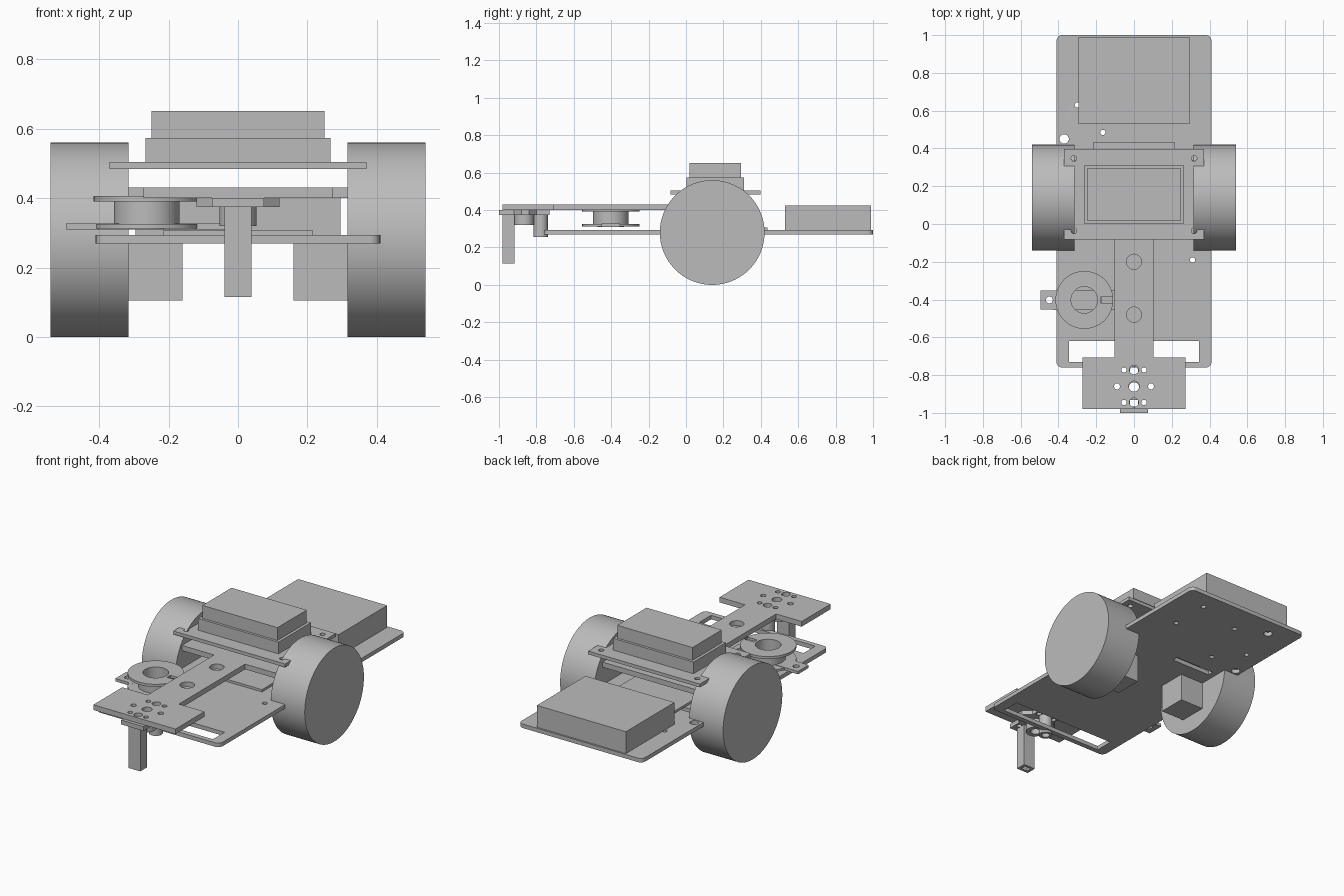
import bpy
import bmesh
from math import sin, cos, pi, radians

cube = bpy.data.objects.get("Cube")
if cube:
    bpy.data.objects.remove(cube, do_unlink=True)

GREY = (0.5, 0.5, 0.5, 1)
grey = bpy.data.materials.new("plain grey")
grey.use_nodes = True
grey.diffuse_color = GREY
grey.node_tree.nodes["Principled BSDF"].inputs["Base Color"].default_value = GREY


def circle(x, y, r, n=32):
    return [(x + r * cos(2 * pi * i / n), y + r * sin(2 * pi * i / n)) for i in range(n)]


def rect(x0, x1, y0, y1, r=0):
    """Rectangle outline, with rounded corners if r is given."""
    if not r:
        return [(x0, y0), (x1, y0), (x1, y1), (x0, y1)]
    pts = []
    corners = [(x1 - r, y1 - r), (x0 + r, y1 - r), (x0 + r, y0 + r), (x1 - r, y0 + r)]
    for q, (cx, cy) in enumerate(corners):
        for i in range(7):
            a = (q + i / 6) * pi / 2
            pts.append((cx + r * cos(a), cy + r * sin(a)))
    return pts


def mirrored(half):
    """Closed outline from its right half."""
    return half + [(-x, y) for x, y in reversed(half)]


def finish(ob):
    ob.data.materials.clear()
    ob.data.materials.append(grey)
    bpy.ops.object.select_all(action='DESELECT')
    ob.select_set(True)
    bpy.context.view_layer.objects.active = ob
    bpy.ops.object.shade_smooth_by_angle(angle=radians(30))
    return ob


def plate(name, z0, z1, outline, *holes):
    """Extrude an outline with holes between two heights."""
    curve = bpy.data.curves.new(name + "_outline", 'CURVE')
    curve.dimensions = '2D'
    curve.fill_mode = 'BOTH'
    curve.extrude = (z1 - z0) / 2
    for loop in (outline, *holes):
        spline = curve.splines.new('POLY')
        spline.points.add(len(loop) - 1)
        for p, (x, y) in zip(spline.points, loop):
            p.co = (x, y, 0, 1)
        spline.use_cyclic_u = True
    temp = bpy.data.objects.new(name + "_temp", curve)
    bpy.context.collection.objects.link(temp)
    deps = bpy.context.evaluated_depsgraph_get()
    mesh = bpy.data.meshes.new_from_object(temp.evaluated_get(deps))
    bpy.data.objects.remove(temp, do_unlink=True)
    bm = bmesh.new()
    bm.from_mesh(mesh)
    bmesh.ops.remove_doubles(bm, verts=bm.verts, dist=0.0001)
    bmesh.ops.translate(bm, verts=bm.verts, vec=(0, 0, (z0 + z1) / 2))
    bmesh.ops.recalc_face_normals(bm, faces=bm.faces)
    bm.to_mesh(mesh)
    bm.free()
    mesh.name = name
    ob = bpy.data.objects.new(name, mesh)
    bpy.context.collection.objects.link(ob)
    return finish(ob)


# Base plate with front slot and mounting holes
base_holes = [circle(x, y, 0.014, 16) for x, y in
              [(-0.165, 0.485), (0.31, -0.19), (-0.3, 0.63), (-0.06, 0.81),
               (0.235, 0.89), (0.235, 0.65)]]
plate("base_plate", 0.27, 0.294, rect(-0.41, 0.41, -0.76, 1, 0.03),
      rect(-0.345, 0.345, -0.73, -0.62), rect(-0.28, -0.02, 0.32, 0.355),
      circle(-0.37, 0.45, 0.025), circle(-0.24, 0.89, 0.025), *base_holes)
plate("battery_box", 0.294, 0.425, rect(-0.295, 0.295, 0.53, 0.99))
plate("lower_board", 0.294, 0.308, rect(-0.215, 0.215, -0.08, 0.435))

# Wheels and motors
for side, s in (("left", 1), ("right", -1)):
    bpy.ops.mesh.primitive_cylinder_add(vertices=96, radius=0.28, depth=0.225,
                                        location=(s * 0.4275, 0.14, 0.28),
                                        rotation=(0, pi / 2, 0))
    wheel = bpy.context.object
    wheel.name = side + "_wheel"
    finish(wheel)
    plate(side + "_motor", 0.105, 0.27,
          rect(min(s * 0.16, s * 0.315), max(s * 0.16, s * 0.315), 0.055, 0.225))

# Arm plate: wide head, narrow neck and crossbar
sensor_holes = [circle(0, -0.86, 0.028), circle(0, -0.772, 0.024), circle(0, -0.945, 0.024)]
for s in (1, -1):
    sensor_holes.append(circle(s * 0.09, -0.86, 0.016, 20))
    sensor_holes += [circle(s * 0.053, y, 0.014, 20) for y in (-0.772, -0.945)]
plate("arm_plate", 0.4, 0.431,
      mirrored([(0.272, -0.98), (0.272, -0.706), (0.103, -0.706),
                (0.103, -0.08), (0.315, -0.08), (0.315, 0.34)]),
      circle(0, -0.2, 0.04), circle(0, -0.48, 0.04), *sensor_holes)

# Sensor mount below the head, with tubes and a hollow post
plate("sensor_mount", 0.374, 0.4,
      mirrored([(0.075, -1), (0.075, -0.92), (0.12, -0.88), (0.12, -0.84),
                (0.075, -0.8), (0.075, -0.73)]), *sensor_holes)
plate("sensor_tube", 0.32, 0.374, circle(0, -0.866, 0.054), circle(0, -0.866, 0.028))
plate("support_tube", 0.257, 0.374, circle(0, -0.777, 0.038), circle(0, -0.777, 0.022))
plate("sensor_post", 0.115, 0.374, rect(-0.039, 0.039, -0.98, -0.918),
      rect(-0.022, 0.022, -0.965, -0.933))

# Spool beside the arm, on a bracket strip
SX, SY = -0.263, -0.402
bore = circle(SX, SY, 0.07, 48)
plate("spool_bracket", 0.31, 0.327, rect(SX - 0.233, SX + 0.233, SY - 0.05, SY + 0.05),
      bore, circle(SX - 0.185, SY, 0.018), circle(SX + 0.185, SY, 0.018))
plate("spool_lower_flange", 0.312, 0.325, circle(SX, SY, 0.153, 64), bore)
plate("spool_hub", 0.325, 0.391, circle(SX, SY, 0.095, 48), bore)
plate("spool_upper_flange", 0.391, 0.406, circle(SX, SY, 0.153, 64), bore,
      rect(SX + 0.085, SX + 0.149, SY - 0.016, SY + 0.016))

# Upper deck and the stacked boxes on it
plate("upper_deck", 0.484, 0.504, rect(-0.37, 0.37, -0.083, 0.397),
      *[circle(x, y, 0.015, 20) for x in (-0.318, 0.318) for y in (-0.035, 0.347)])
plate("controller_box", 0.504, 0.574, rect(-0.266, 0.266, 0.003, 0.309))
plate("controller_cover", 0.574, 0.651, rect(-0.249, 0.249, 0.018, 0.294))
